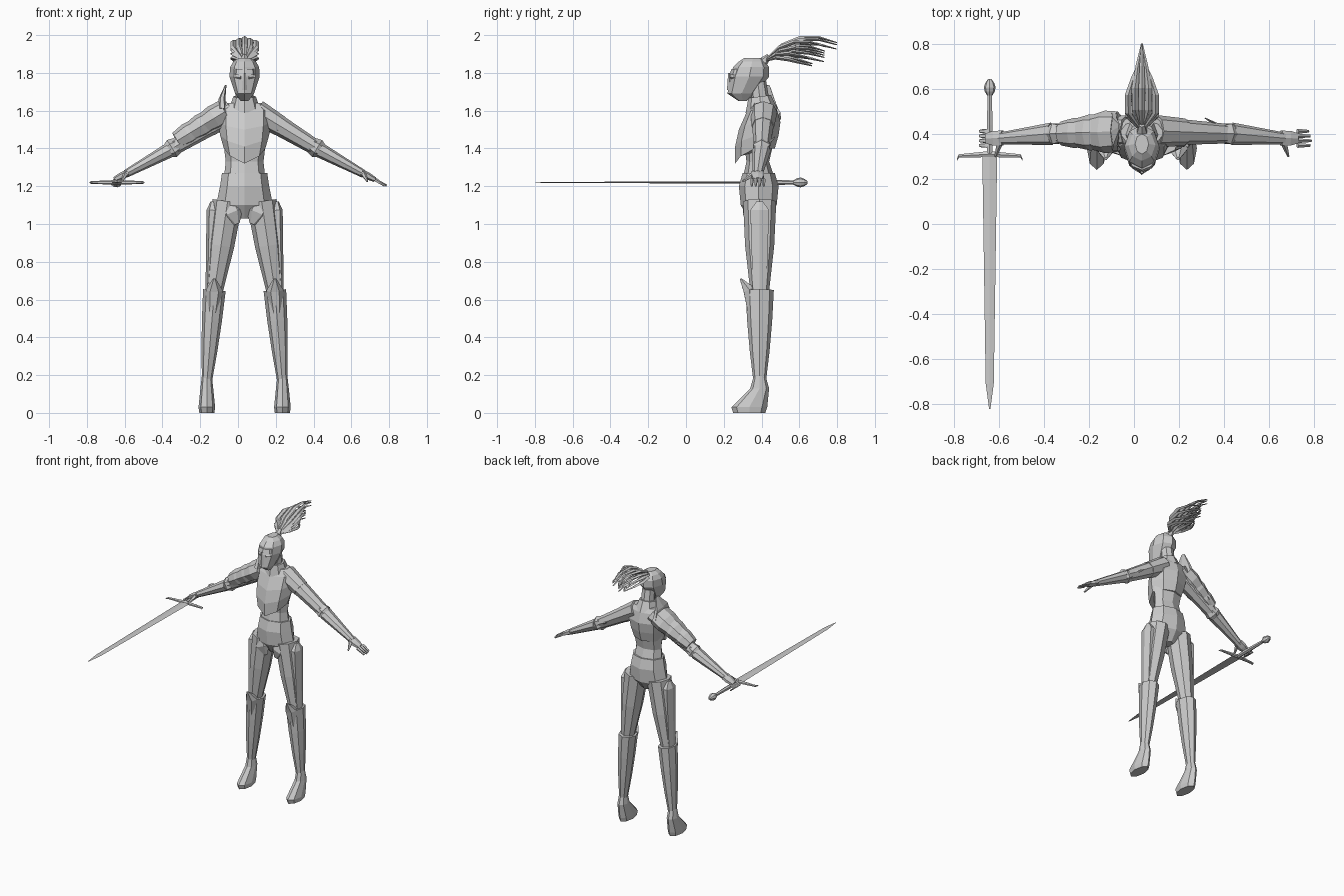
import bpy, bmesh, math
from mathutils import Vector

default_cube = bpy.data.objects.get("Cube")
if default_cube:
    bpy.data.objects.remove(default_cube)

BODY_CENTRE = 0.035
GREY = (0.6, 0.6, 0.6, 1)
FORWARD, UP = Vector((0, -1, 0)), Vector((0, 0, 1))

steel = bpy.data.materials.new("light_grey")
steel.use_nodes = True
steel.diffuse_color = GREY
steel.node_tree.nodes["Principled BSDF"].inputs["Base Color"].default_value = GREY


def skin(name, rings):
    """Join rings of points into one closed, flat-shaded solid."""
    bm = bmesh.new()
    loops = [[bm.verts.new(point) for point in ring] for ring in rings]
    for lower, upper in zip(loops, loops[1:]):
        for i in range(len(lower)):
            bm.faces.new((lower[i - 1], lower[i], upper[i], upper[i - 1]))
    bm.faces.new(loops[0])
    bm.faces.new(loops[-1])
    bmesh.ops.recalc_face_normals(bm, faces=bm.faces)
    mesh = bpy.data.meshes.new(name)
    bm.to_mesh(mesh)
    bm.free()
    mesh.materials.append(steel)
    part = bpy.data.objects.new(name, mesh)
    part.location.x = BODY_CENTRE
    bpy.context.collection.objects.link(part)


def circle(sides):
    angles = [math.tau * i / sides for i in range(sides)]
    return [(math.cos(angle), math.sin(angle)) for angle in angles]


def tube(name, points, radii, depth=1.0, sides=8):
    """Rings along a path, all square to its overall direction."""
    along = (points[-1] - points[0]).normalized()
    reference = Vector((1, 0, 0)) if abs(along.y) > 0.7 else Vector((0, 1, 0))
    across = along.cross(reference).normalized()
    outward = across.cross(along) * depth
    skin(name, [[point + (across * c + outward * s) * radius for c, s in circle(sides)]
                for point, radius in zip(points, radii)])


def limb(name, start, end, thick, thin, depth=1.0, swell=0.0, rings=3, sides=8):
    """Straight tapering part, optionally swollen in the middle."""
    steps = [i / (rings - 1) for i in range(rings)]
    radii = [thick + (thin - thick) * t + swell * math.sin(math.pi * t) for t in steps]
    tube(name, [start.lerp(end, t) for t in steps], radii, depth, sides)


def stack(name, rows, x=0.0, peak=0.0):
    """Level rings given as (height, half width, front, back); peak dips the front."""
    rings = []
    for i, (z, half, front, back) in enumerate(rows):
        middle, reach = (front + back) / 2, (back - front) / 2
        dip = peak * (1 - i / (len(rows) - 1))
        rings.append([(x + half * c, middle + reach * s, z - dip * max(0, -s) ** 2)
                      for c, s in circle(8)])
    skin(name, rings)


# Torso and hips
stack("abdomen", [(1.24, .11, .3, .47), (1.33, .1, .32, .44), (1.5, .12, .3, .48)])
stack("breastplate", [(1.4, .11, .26, .47), (1.47, .13, .26, .49), (1.54, .14, .28, .5),
                      (1.61, .14, .32, .48), (1.64, .1, .35, .46)], peak=.08)
stack("hip_armour", [(1.03, .03, .33, .43), (1.1, .15, .29, .48), (1.2, .13, .28, .49), (1.27, .12, .3, .47)])

# Neck and collar
neck_base, neck_top = Vector((0, .4, 1.6)), Vector((0, .38, 1.75))
limb("neck", neck_base, neck_top, .05, .045)
limb("collar", neck_base, neck_base.lerp(neck_top, .5), .085, .06)

# Helmet with brow, nose ridge and eye slits
stack("helmet", [(1.65, .02, .28, .32), (1.69, .05, .22, .37), (1.78, .08, .23, .44),
                 (1.83, .077, .25, .44), (1.86, .06, .28, .42), (1.88, .03, .31, .4)])
stack("brow_ridge", [(1.79, .064, .23, .35), (1.82, .06, .24, .35)])
nose_tip = Vector((0, .23, 1.71))
limb("nose_ridge", nose_tip, nose_tip + UP * .09, .013, .007, sides=4)

# Plume: a fan of separate strands, thick in the middle and pointed at the end
plume_root = Vector((0, .41, 1.86))
limb("plume_holder", plume_root, plume_root + (UP - FORWARD) * .03, .025, .014, sides=6)
for row in range(4):
    for column in range(-2, 3):
        spread, height = column / 2, row / 3 - abs(column) / 9
        length = .32 + .1 * height - .04 * abs(spread) - .03 * ((row + column) % 2)
        path, radii = [], []
        for step in range(5):
            t = step / 4
            arch = math.sin(math.pi * t ** .7)
            rise = .11 * height * math.sin(2 * t) + .035 * arch
            path.append(plume_root + Vector((.065 * spread * arch, length * t, rise)))
            radii.append(.003 + .008 * arch)
        tube(f"plume_strand_{row}_{column + 2}", path, radii, depth=1.4, sides=4)

for side, tag in ((1, "left"), (-1, "right")):
    def at(x, y, z):
        return Vector((side * x, y, z))

    outward = at(1, 0, 0)
    hip, knee, ankle = at(.09, .39, 1.12), at(.16, .39, .65), at(.2, .39, .16)
    shoulder, elbow = at(.12, .41, 1.56), at(.4, .4, 1.39)
    wrist, knuckle = at(.63, .38, 1.265), at(.69, .38, 1.235)

    limb(f"{tag}_eye", at(.02, .24, 1.775), at(.05, .262, 1.775), .008, .006, rings=2, sides=4)

    # Legs
    limb(f"{tag}_thigh", hip, knee, .08, .046, depth=1.1, swell=.007)
    outer_hip, outer_knee = hip + outward * .08, knee + outward * .025
    tube(f"{tag}_thigh_plate", [outer_hip, outer_hip.lerp(outer_knee, .1), outer_knee],
         [.01, .03, .022], depth=1.9, sides=6)
    groin = at(.04, .33, 1)
    tube(f"{tag}_hip_flap", [hip + FORWARD * .05, hip.lerp(groin, .5) + FORWARD * .035, groin],
         [.06, .06, .015], depth=.45, sides=6)
    limb(f"{tag}_greave", knee, ankle, .06, .026, depth=1.25, swell=.005, rings=4)
    knee_tip = knee + FORWARD * .1 + UP * .06
    tube(f"{tag}_knee_guard", [knee_tip, knee + FORWARD * .055, knee.lerp(ankle, .25) + FORWARD * .04],
         [.008, .045, .03], depth=.8, sides=6)
    stack(f"{tag}_boot", [(0, .04, .25, .42), (.03, .044, .24, .43), (.13, .034, .34, .44), (.2, .026, .36, .42)],
          x=ankle.x)

    # Arms
    limb(f"{tag}_shoulder", shoulder.lerp(elbow, -.2), shoulder.lerp(elbow, .25), .065, .055, depth=1.1)
    limb(f"{tag}_upper_arm", shoulder, elbow, .058, .04, depth=1.05)
    limb(f"{tag}_elbow_guard", shoulder.lerp(elbow, .85), elbow.lerp(wrist, .05), .044, .036,
         swell=.012, sides=6)
    limb(f"{tag}_elbow_spike", elbow, at(.28, .47, 1.46), .03, .004, depth=.6, sides=4)
    limb(f"{tag}_forearm", elbow, wrist, .04, .021, depth=1.25)
    limb(f"{tag}_palm", elbow.lerp(wrist, .95), knuckle, .019, .013, depth=2, swell=.003, sides=6)

    # Fingers: open on the left hand, closed around the grip on the right
    thumb_root = wrist + FORWARD * .02
    limb(f"{tag}_thumb", thumb_root, at(.65, .3, 1.225), .015, .005, sides=5)
    for k in range(4):
        root = knuckle + FORWARD * .021 * (1.5 - k)
        bend = root + outward * .025 - UP * .015
        if side > 0:
            tip = bend + outward * (.037 - .006 * abs(k - 1)) - UP * .017
        else:
            tip = bend - outward * .03 - UP * .025
        tube(f"{tag}_finger_{k}", [root, bend, tip], [.011, .009, .006], sides=5)

# Overlapping plates down the right arm (the loop ends on that side)
for layer in range(3):
    start = shoulder.lerp(elbow, layer / 4 - .05) + UP * .025
    end = start + (elbow - shoulder) * .4
    limb(f"right_pauldron_{layer}", start, end, .066 - .005 * layer, .058 - .005 * layer,
         depth=1.35 - .12 * layer, swell=.008)
fin_root = at(.12, .41, 1.6)
tube("right_neck_guard", [fin_root, fin_root + UP * .06, at(.1, .43, 1.735)], [.025, .018, .004], depth=4, sides=6)

# Sword held along the front-back axis
hilt = Vector((-.675, .31, 1.22))
blade_tip = hilt + FORWARD * 1.13
tube("sword_blade", [hilt, hilt.lerp(blade_tip, .9), blade_tip], [.0055, .003, .0005], depth=6, sides=4)
pommel = hilt - FORWARD * .26
limb("sword_grip", hilt, pommel, .014, .011, swell=.002, sides=6)
limb("sword_pommel", pommel, pommel - FORWARD * .073, .012, .008, swell=.016, rings=5)
for side, tag in ((1, "left"), (-1, "right")):
    bend = hilt + Vector((side * .137, -.008, 0))
    end = bend + Vector((side * .008, -.017, 0))
    tube(f"sword_guard_{tag}", [hilt, bend, end], [.013, .007, .003], depth=1.2, sides=6)
